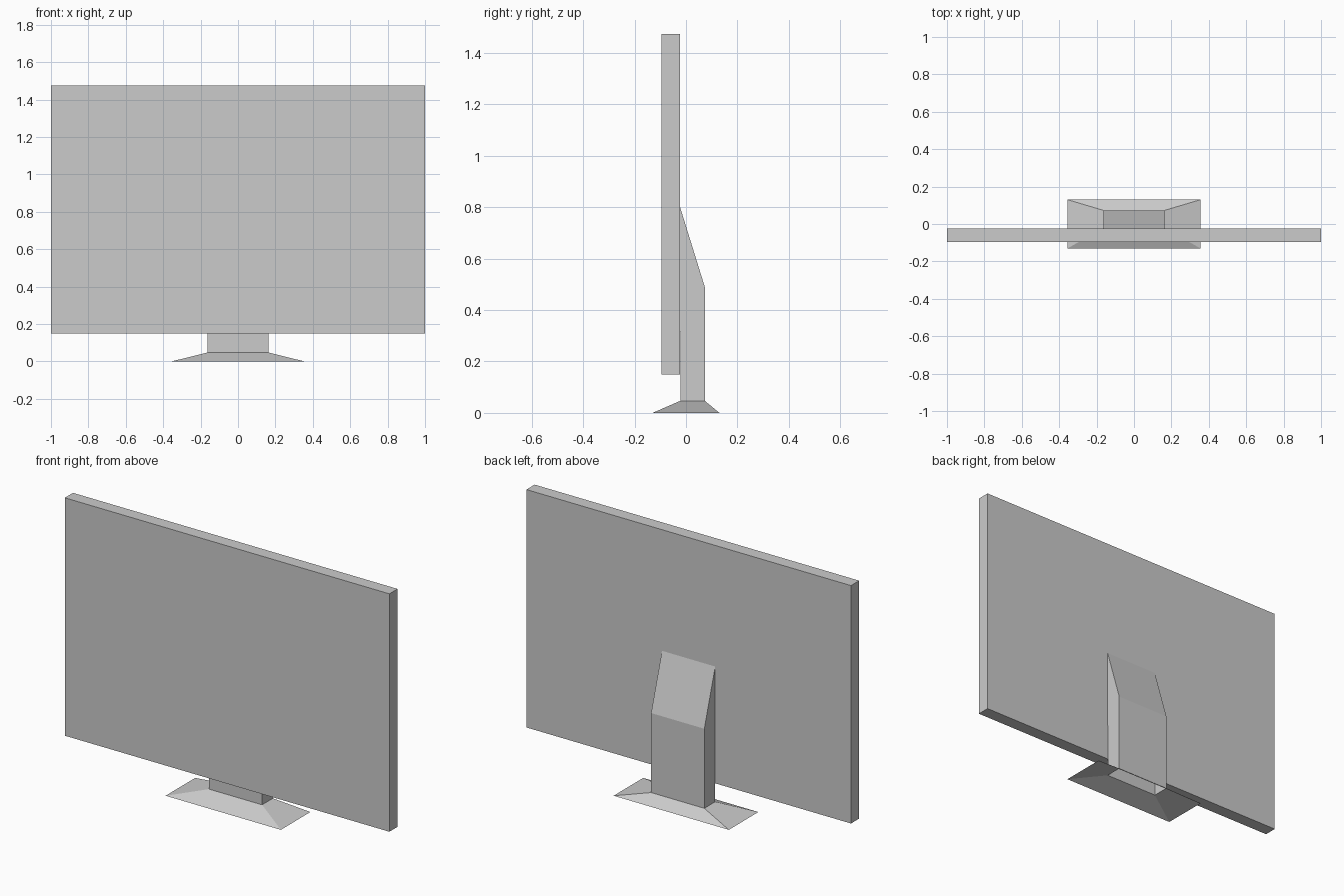
import bpy
import bmesh

if "Cube" in bpy.data.objects:
    bpy.data.objects.remove(bpy.data.objects["Cube"])


def make_object(name, bm):
    bmesh.ops.recalc_face_normals(bm, faces=bm.faces[:])
    mesh = bpy.data.meshes.new(name)
    bm.to_mesh(mesh)
    bm.free()
    obj = bpy.data.objects.new(name, mesh)
    bpy.context.collection.objects.link(obj)
    return obj


def ring(bm, half_width, y_front, y_back, z_front, z_back):
    return [bm.verts.new(p) for p in (
        (-half_width, y_front, z_front), (half_width, y_front, z_front),
        (half_width, y_back, z_back), (-half_width, y_back, z_back))]


def loft(bm, rings):
    for a, b in zip(rings, rings[1:]):
        for i in range(4):
            j = (i + 1) % 4
            bm.faces.new((a[i], a[j], b[j], b[i]))


# Screen panel
bm = bmesh.new()
low = ring(bm, 1.0, -0.096, -0.024, 0.149, 0.149)
high = ring(bm, 1.0, -0.096, -0.024, 1.474, 1.474)
loft(bm, [low, high])
bm.faces.new(low[::-1])
bm.faces.new(high)
make_object("screen_panel", bm)

# Stand: flared foot, open underneath, rising into a hollow neck with sloped cap
bm = bmesh.new()
rings = [ring(bm, 0.355, -0.13, 0.13, 0.0, 0.0),
         ring(bm, 0.164, -0.022, 0.073, 0.047, 0.047),
         ring(bm, 0.164, -0.023, 0.073, 0.80, 0.49)]
loft(bm, rings)
bm.faces.new(rings[-1])
make_object("stand", bm)
